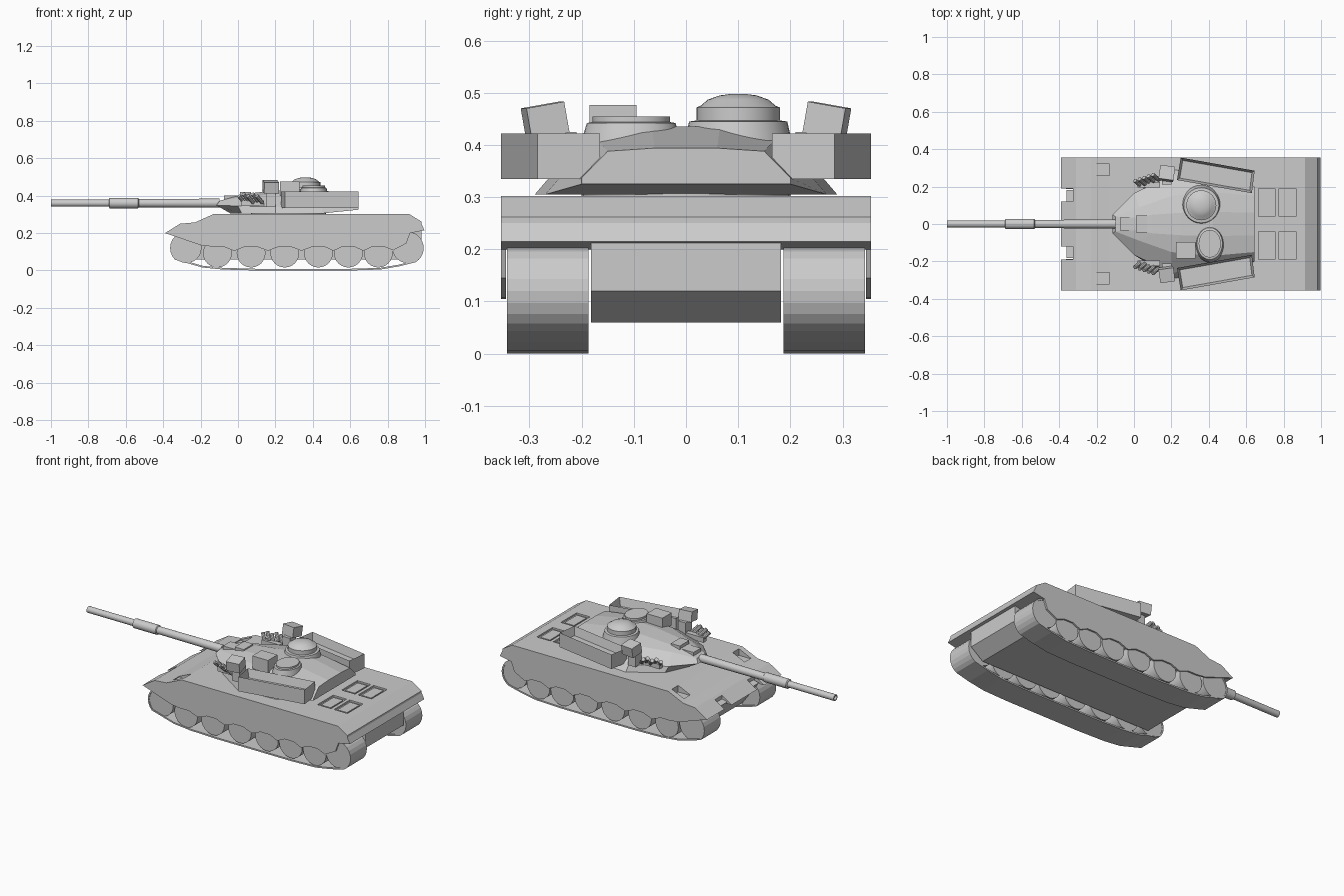
import bpy, bmesh
from math import pi, cos, sin, radians
from mathutils import Vector

if "Cube" in bpy.data.objects:
    bpy.data.objects.remove(bpy.data.objects["Cube"])


def finish(name, bm, smooth=False):
    bmesh.ops.recalc_face_normals(bm, faces=bm.faces)
    me = bpy.data.meshes.new(name)
    bm.to_mesh(me)
    bm.free()
    ob = bpy.data.objects.new(name, me)
    bpy.context.collection.objects.link(ob)
    if smooth:
        bpy.ops.object.select_all(action='DESELECT')
        ob.select_set(True)
        bpy.context.view_layer.objects.active = ob
        bpy.ops.object.shade_smooth_by_angle(angle=radians(30))
    return ob


def prism(name, profile, y0, y1, smooth=False):
    """Extrude an x-z outline from y0 to y1."""
    bm = bmesh.new()
    f = bm.faces.new([bm.verts.new((x, y0, z)) for x, z in profile])
    r = bmesh.ops.extrude_face_region(bm, geom=[f])
    bmesh.ops.translate(bm, vec=(0, y1 - y0, 0),
                        verts=[v for v in r['geom'] if isinstance(v, bmesh.types.BMVert)])
    return finish(name, bm, smooth)


def boxes(name, ranges):
    """One mesh made of boxes given as x0, x1, y0, y1, z0, z1."""
    bm = bmesh.new()
    for x0, x1, y0, y1, z0, z1 in ranges:
        vs = bmesh.ops.create_cube(bm, size=1)['verts']
        bmesh.ops.scale(bm, vec=(x1 - x0, y1 - y0, z1 - z0), verts=vs)
        bmesh.ops.translate(bm, vec=((x0 + x1) / 2, (y0 + y1) / 2, (z0 + z1) / 2), verts=vs)
    return finish(name, bm)


def lathe(name, profile, loc, axis=(0, 0, 1), n=32, scale=(1, 1, 1)):
    """Spin (radius, height) points round an axis."""
    bm = bmesh.new()
    rings = [[bm.verts.new((r * cos(2 * pi * i / n) * scale[0],
                            r * sin(2 * pi * i / n) * scale[1], h)) for i in range(n)]
             for r, h in profile]
    for a, b in zip(rings, rings[1:]):
        for i in range(n):
            bm.faces.new((a[i], a[(i + 1) % n], b[(i + 1) % n], b[i]))
    bm.faces.new(rings[0])
    bm.faces.new(rings[-1])
    ob = finish(name, bm, True)
    ob.location = loc
    ob.rotation_euler = Vector(axis).to_track_quat('Z', 'Y').to_euler()
    return ob


# Upper hull with sponsons
hull = prism("upper_hull", [(-.39, .2), (-.31, .25), (-.23, .257), (-.13, .302), (.915, .302),
                            (.98, .262), (.98, .25), (.997, .215), (.92, .2)], -.355, .355)
cuts = []
for s in (-1, 1):
    def span(a, b):
        return (a, b) if s > 0 else (-b, -a)
    cuts.append((-.45, -.325, *span(.12, .19), .1, .4))         # front notches
    cuts.append((-.21, -.13, *span(.26, .32), .262, .4))        # lamp recesses
    for x in (.71, .82):
        cuts.append((x - .045, x + .045, *span(.04, .19), .292, .4))  # engine grilles
cutter = boxes("hull_cutter", cuts)
cutter.hide_render = True
cutter.display_type = 'WIRE'
mod = hull.modifiers.new("recesses", 'BOOLEAN')
mod.operation = 'DIFFERENCE'
mod.object = cutter
mod.solver = 'EXACT'
boxes("grille_panels", [(x - .032, x + .032, y - .06, y + .06, .285, .298)
                        for x in (.71, .82) for y in (-.115, .115)])

# Lower hull tub
prism("lower_hull", [(-.36, .21), (-.25, .06), (.9, .06), (.98, .12), (.98, .255), (.9, .29),
                     (-.2, .25)], -.182, .182)

# Running gear: wheel x, z, radius
WHEELS = [(-.275, .12, .08)] + [(x, .093, .077) for x in (-.11, .07, .25, .43, .59, .75)] \
    + [(.905, .12, .08)]


def belt(t):
    """Track outline, moved inwards by t."""
    r = .088 - t
    pts = [(-.275 + r * cos(radians(a)), .12 + r * sin(radians(a))) for a in range(90, 226, 15)]
    pts += [(-.26, .036 + t), (-.19, .016 + t), (-.08, .005 + t), (.1, t), (.6, t),
            (.76, .005 + t), (.86, .022 + t)]
    return pts + [(.905 + r * cos(radians(a)), .12 + r * sin(radians(a))) for a in range(-60, 91, 15)]


# Skirt outline: wavy lower edge, higher over each wheel
wave = [(.92, .2), (.9, .145), (.83, .108)]
xs = [w[0] for w in WHEELS[1:-1]]
for i in range(len(xs) - 1, -1, -1):
    x = xs[i]
    gap = (x + xs[i - 1]) / 2 if i else x - .09
    wave += [(x + .03, .128), (x - .03, .128), (gap, .105 if i else .135)]
skirt = [(-.39, .2), (-.31, .235), (.95, .235), (.997, .215)] + wave + [(-.33, .18)]

for side, s in (("right", -1), ("left", 1)):
    # Track belt
    bm = bmesh.new()
    rows = [[bm.verts.new((x, s * y, z)) for x, z in belt(t)]
            for t, y in ((0, .187), (0, .343), (.009, .343), (.009, .187))]
    n = len(rows[0])
    for k in range(4):
        a, b = rows[k], rows[(k + 1) % 4]
        for i in range(n):
            bm.faces.new((a[i], a[(i + 1) % n], b[(i + 1) % n], b[i]))
    finish("track_" + side, bm)
    # Wheels
    for i, (x, z, r) in enumerate(WHEELS):
        lathe(f"wheel_{side}_{i}", [(r, -.075), (r, .075)], (x, s * .265, z), (0, 1, 0), 24)
    prism("skirt_" + side, skirt, s * .345, s * .355)

    # Open stowage bin along the turret side
    bm = bmesh.new()
    quad = [(.23, .235), (.25, .355), (.645, .285), (.63, .165)]
    low = bm.faces.new([bm.verts.new((x, s * y, .335)) for x, y in quad])
    r = bmesh.ops.extrude_face_region(bm, geom=[low])
    top = [f for f in r['geom'] if isinstance(f, bmesh.types.BMFace)]
    bmesh.ops.translate(bm, vec=(0, 0, .087), verts=top[0].verts)
    bmesh.ops.recalc_face_normals(bm, faces=bm.faces)
    bmesh.ops.inset_region(bm, faces=top, thickness=.013, use_even_offset=True)
    bmesh.ops.translate(bm, vec=(0, 0, -.05), verts=top[0].verts)
    finish("stowage_bin_" + side, bm)

    # Sight box on its bracket
    ob = boxes("sight_box_" + side, [(-.04, .04, -.037, .037, -.03, .03)])
    ob.location = (.175, s * .27, .447)
    ob.rotation_euler = (-s * radians(10), 0, s * radians(-8))
    boxes("sight_bracket_" + side, [(.15, .2, s * .24 - .03, s * .24 + .03, .34, .425)])

    # Smoke launchers
    boxes("launcher_rack_" + side, [(.02, .14, s * .21 - .015, s * .21 + .015, .345, .375)])
    for i in range(5):
        lathe(f"smoke_launcher_{side}_{i}", [(.011, 0), (.011, .055)],
              (.035 + i * .024, s * (.205 + .008 * i), .362 + .01 * (i % 2)), (-.5, s * .45, .6), 10)

# Turret shell: half outlines, base to ridge, mirrored across y
HALVES = [
    [(-.04, .04, .305), (.02, .17, .305), (.2, .29, .305), (.45, .27, .305), (.645, .2, .325)],
    [(-.115, .05, .348), (0, .165, .345), (.2, .26, .34), (.45, .24, .34), (.645, .2, .337)],
    [(-.1, .04, .372), (.03, .09, .395), (.2, .15, .408), (.42, .17, .41), (.645, .15, .388)],
    [(0, .03, .4), (.1, .05, .417), (.25, .06, .43), (.42, .065, .435), (.645, .06, .394)]]
bm = bmesh.new()
rings = [[bm.verts.new(p) for p in h] + [bm.verts.new((x, -y, z)) for x, y, z in reversed(h)]
         for h in HALVES]
for a, b in zip(rings, rings[1:]):
    for i in range(10):
        bm.faces.new((a[i], a[(i + 1) % 10], b[(i + 1) % 10], b[i]))
for ring in (rings[0], rings[-1]):
    for i in range(4):
        bm.faces.new((ring[i], ring[i + 1], ring[8 - i], ring[9 - i]))
finish("turret_shell", bm)
lathe("turret_ring", [(.2, .295), (.2, .33)], (.27, 0, 0), n=40)

# Commander cupola, loader hatch and roof boxes
lathe("cupola", [(.108, .385), (.105, .4), (.094, .445), (.08, .447), (.08, .472), (.072, .475),
                 (.058, .487), (.035, .495), (.012, .498)], (.36, .1, 0))
lathe("loader_hatch", [(.1, .385), (.098, .4), (.085, .442), (.074, .444), (.074, .455)],
      (.405, -.105, 0), scale=(.8, 1, 1))
boxes("roof_sight", [(.225, .33, -.185, -.095, .4, .477)])
boxes("roof_plate", [(.01, .07, -.045, .045, .38, .42)])
boxes("gun_mantlet", [(-.075, .01, -.035, .035, .34, .4)])

# Gun barrel with hollow muzzle and sleeve
lathe("gun_barrel", [(.024, 0), (.022, .43), (.019, .5), (.019, .9), (.013, .9), (.013, .8)],
      (-.1, 0, .36), (-1, 0, 0), 20)
lathe("bore_sleeve", [(.022, 0), (.028, .004), (.028, .156), (.022, .16)],
      (-.53, 0, .36), (-1, 0, 0), 20)
